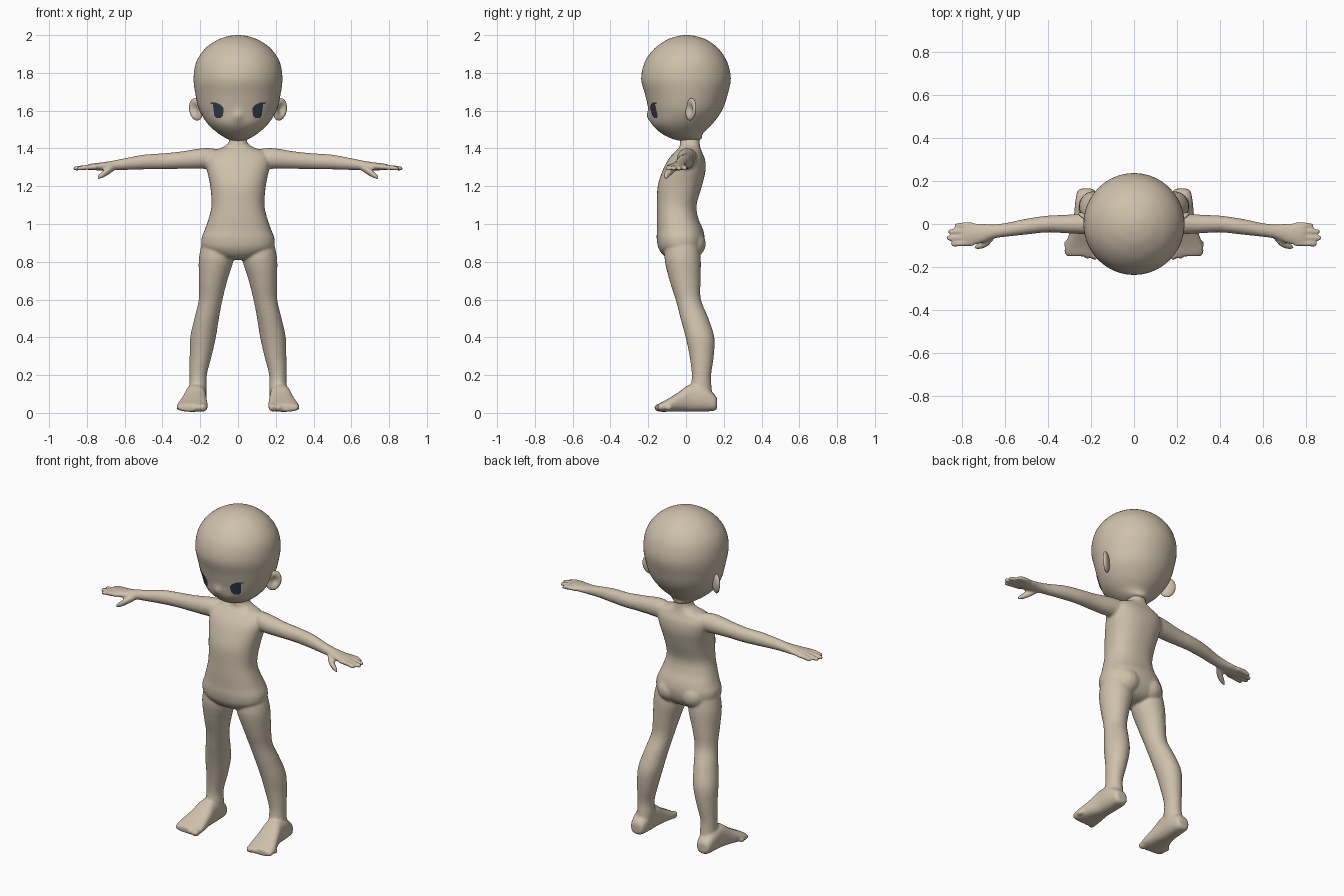
import bpy, bmesh, math
from mathutils import Matrix, Vector
from mathutils.bvhtree import BVHTree


def material(name, rgb):
    m = bpy.data.materials.new(name)
    m.diffuse_color = (*rgb, 1.0)
    return m


CLAY = material("warm clay", (0.62, 0.53, 0.41))
NAVY = material("dark navy", (0.035, 0.045, 0.07))


def spline(rows, steps):
    """Smooth the ring list with a Catmull-Rom spline."""
    out = []
    for i in range(len(rows) - 1):
        p = [rows[max(0, min(len(rows) - 1, i + k))] for k in (-1, 0, 1, 2)]
        for s in range(steps):
            t = s / steps
            out.append([0.5 * (2 * b + (c - a) * t + (2 * a - 5 * b + 4 * c - d) * t * t
                               + (3 * b - a - 3 * c + d) * t ** 3) for a, b, c, d in zip(*p)])
    return out + [list(rows[-1])]


def loft(bm, rows, axis="z", side=1, seg=28, power=2.0, steps=4):
    """Rows are (position on axis, centre a, centre b, radius a, radius b)."""
    rings = []
    for t, a, b, ra, rb in spline(rows, steps):
        ring = []
        for k in range(seg):
            c, s = math.cos(2 * math.pi * k / seg), math.sin(2 * math.pi * k / seg)
            u = a + ra * math.copysign(abs(c) ** (2 / power), c)
            v = b + rb * math.copysign(abs(s) ** (2 / power), s)
            x, y, z = {"x": (t, u, v), "y": (u, t, v), "z": (u, v, t)}[axis]
            ring.append(bm.verts.new((x * side, y, z)))
        rings.append(ring)
    for r0, r1 in zip(rings, rings[1:]):
        for k in range(seg):
            n = (k + 1) % seg
            bm.faces.new((r0[k], r0[n], r1[n], r1[k]))
    bm.faces.new(rings[0])
    bm.faces.new(rings[-1])


def ball(bm, pos, size, seg=16):
    mat = Matrix.Translation(pos) @ Matrix.Diagonal((*size, 1))
    bmesh.ops.create_uvsphere(bm, u_segments=seg, v_segments=seg, radius=1, matrix=mat)


def finish(bm, name, mat, recalc=True):
    if recalc:
        bmesh.ops.recalc_face_normals(bm, faces=bm.faces[:])
    for f in bm.faces:
        f.smooth = True
    mesh = bpy.data.meshes.new(name)
    bm.to_mesh(mesh)
    bm.free()
    mesh.materials.append(mat)
    ob = bpy.data.objects.new(name, mesh)
    bpy.context.collection.objects.link(ob)
    return ob


# Torso and neck
body = bmesh.new()
loft(body, [
    (0.81, 0, -0.02, 0.05, 0.05), (0.83, 0, -0.025, 0.12, 0.09),
    (0.87, 0, -0.027, 0.185, 0.118), (0.92, 0, -0.028, 0.194, 0.127),
    (0.97, 0, -0.032, 0.176, 0.122), (1.03, 0, -0.045, 0.155, 0.110),
    (1.10, 0, -0.049, 0.140, 0.105), (1.20, 0, -0.033, 0.147, 0.117),
    (1.28, 0, -0.011, 0.163, 0.114), (1.34, 0, 0.003, 0.172, 0.098),
    (1.38, 0, 0.012, 0.150, 0.073), (1.405, 0, 0.02, 0.085, 0.056),
    (1.43, 0, 0.02, 0.050, 0.052), (1.48, 0, 0.02, 0.045, 0.048)],
    seg=40, power=2.3)

for s in (1, -1):
    # Seat
    ball(body, (0.078 * s, 0.027, 0.895), (0.08, 0.078, 0.075))
    # Leg
    loft(body, [
        (0.92, 0.115, -0.02, 0.07, 0.08), (0.82, 0.115, -0.018, 0.092, 0.096),
        (0.70, 0.132, -0.005, 0.075, 0.082), (0.60, 0.145, 0.012, 0.063, 0.067),
        (0.50, 0.166, 0.045, 0.065, 0.074), (0.40, 0.185, 0.074, 0.068, 0.076),
        (0.30, 0.198, 0.083, 0.058, 0.064), (0.20, 0.211, 0.082, 0.046, 0.051),
        (0.13, 0.212, 0.08, 0.047, 0.056), (0.04, 0.217, 0.09, 0.045, 0.058)], side=s)
    # Foot
    loft(body, [
        (0.165, 0.222, 0.05, 0.025, 0.025), (0.15, 0.222, 0.055, 0.043, 0.044),
        (0.09, 0.222, 0.075, 0.053, 0.068), (0.02, 0.225, 0.078, 0.057, 0.072),
        (-0.04, 0.232, 0.058, 0.068, 0.051), (-0.10, 0.24, 0.039, 0.081, 0.033),
        (-0.135, 0.243, 0.03, 0.080, 0.024), (-0.15, 0.243, 0.028, 0.070, 0.016)],
        axis="y", side=s, power=2.5)
    # Toes
    for i in range(5):
        r = 0.024 - 0.002 * i
        ball(body, ((0.184 + 0.032 * i) * s, -0.14 + 0.005 * i * i * 0.6, 0.028),
             (r * 0.9, r * 1.2, r * 0.9), 12)
    # Arm and palm
    loft(body, [
        (0.10, 0.02, 1.345, 0.045, 0.05), (0.18, 0.005, 1.347, 0.052, 0.055),
        (0.30, 0.0, 1.338, 0.044, 0.046), (0.40, 0.0, 1.332, 0.039, 0.042),
        (0.50, -0.012, 1.328, 0.037, 0.039), (0.60, -0.028, 1.317, 0.032, 0.031),
        (0.66, -0.035, 1.31, 0.034, 0.026), (0.72, -0.045, 1.305, 0.047, 0.021),
        (0.78, -0.048, 1.302, 0.050, 0.017), (0.80, -0.048, 1.30, 0.043, 0.011)],
        axis="x", side=s)
    # Fingers
    for y, tip in ((-0.006, 0.835), (-0.034, 0.866), (-0.063, 0.872), (-0.091, 0.852)):
        loft(body, [(0.75, y, 1.302, 0.013, 0.013), (0.80, y, 1.30, 0.0135, 0.0135),
                    (tip - 0.012, y - 0.002, 1.294, 0.0125, 0.012),
                    (tip, y - 0.002, 1.292, 0.008, 0.008)], axis="x", side=s, seg=12)
    # Thumb
    loft(body, [(0.645, -0.045, 1.303, 0.016, 0.014), (0.68, -0.08, 1.285, 0.022, 0.021),
                (0.715, -0.10, 1.263, 0.017, 0.019), (0.742, -0.109, 1.246, 0.009, 0.010)],
         axis="x", side=s, seg=14)

# Fuse the body parts into one soft surface
body_ob = finish(body, "body", CLAY)
rm = body_ob.modifiers.new("fuse", "REMESH")
rm.mode = "VOXEL"
rm.voxel_size = 0.007
rm.use_smooth_shade = True
sm = body_ob.modifiers.new("soften", "SMOOTH")
sm.factor = 0.5
sm.iterations = 5

# Head with a small nose
head = bmesh.new()
loft(head, [
    (1.437, 0, 0.015, 0.012, 0.025), (1.45, 0, 0.005, 0.055, 0.075),
    (1.48, 0, -0.02, 0.105, 0.11), (1.53, 0, -0.02, 0.160, 0.160),
    (1.60, 0, -0.003, 0.203, 0.193), (1.68, 0, 0.002, 0.224, 0.217),
    (1.77, 0, 0.0, 0.235, 0.237), (1.86, 0, 0.0, 0.220, 0.217),
    (1.93, 0, 0.002, 0.172, 0.168), (1.975, 0, 0.004, 0.107, 0.105),
    (1.994, 0, 0.004, 0.052, 0.05), (2.0, 0, 0.004, 0.01, 0.01)], seg=72, steps=6)
for v in head.verts:
    if v.co.y < 0:
        v.co.y -= 0.016 * math.exp(-(v.co.x / 0.022) ** 2 - ((v.co.z - 1.572) / 0.028) ** 2)
bmesh.ops.recalc_face_normals(head, faces=head.faces[:])
surface = BVHTree.FromBMesh(head)
finish(head, "head", CLAY)

for s, label in ((1, "left"), (-1, "right")):
    # Ear, hollowed on the front
    ear = bmesh.new()
    bmesh.ops.create_uvsphere(ear, u_segments=28, v_segments=20, radius=1)
    for v in ear.verts:
        if v.co.y < 0:
            v.co.y *= 1 - 1.3 * math.exp(-((v.co.x - 0.1) ** 2 + v.co.z ** 2) / 0.3)
    turn = (Matrix.Translation((0.222, 0.025, 1.607)) @ Matrix.Rotation(math.radians(35), 4, "Z")
            @ Matrix.Rotation(math.radians(14), 4, "Y") @ Matrix.Diagonal((0.043, 0.018, 0.06, 1)))
    bmesh.ops.transform(ear, matrix=Matrix.Diagonal((s, 1, 1, 1)) @ turn, verts=ear.verts[:])
    finish(ear, label + "_ear", CLAY)

    # Eye and lash, thin plates laid on the face: rows of (height, inner x, outer x)
    eye = bmesh.new()
    shapes = ([(1.563, 0.088, 0.115), (1.575, 0.078, 0.124), (1.60, 0.076, 0.127),
               (1.615, 0.076, 0.129), (1.632, 0.092, 0.131), (1.643, 0.112, 0.133)],
              [(1.637, 0.118, 0.140), (1.645, 0.118, 0.150)])
    for rows in shapes:
        grid = []
        for z, x0, x1 in rows:
            line = []
            for k in range(6):
                x = s * (x0 + (x1 - x0) * k / 5)
                hit, normal, _, _ = surface.ray_cast(Vector((x, -1, z)), Vector((0, 1, 0)))
                line.append(eye.verts.new(hit + normal * 0.003))
            grid.append(line)
        for r0, r1 in zip(grid, grid[1:]):
            for k in range(5):
                quad = (r0[k], r0[k + 1], r1[k + 1], r1[k])
                eye.faces.new(quad if s > 0 else quad[::-1])
    finish(eye, label + "_eye", NAVY, recalc=False)
